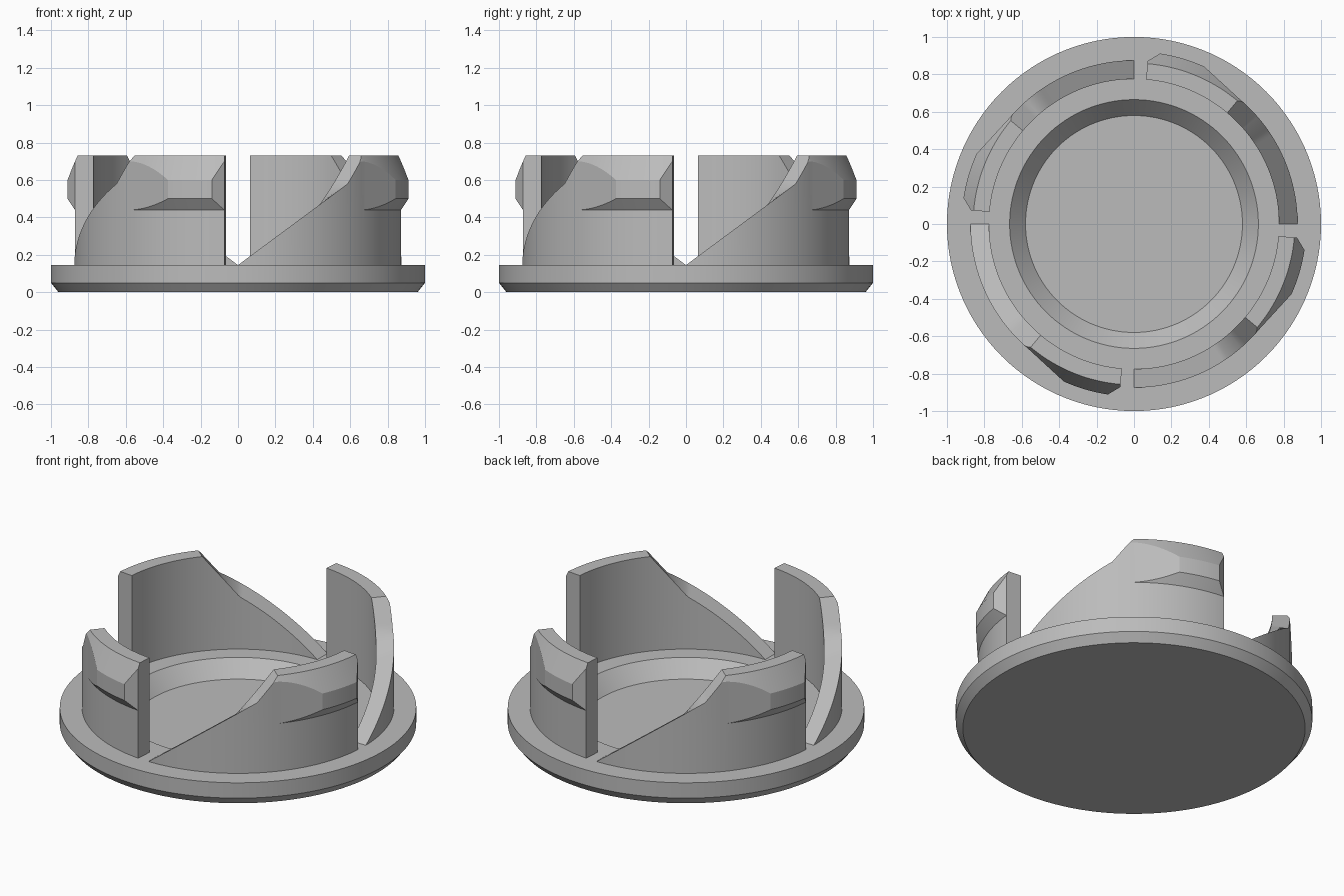
import bpy, bmesh
from math import sin, cos, radians, pi

cube = bpy.data.objects.get("Cube")
if cube:
    bpy.data.objects.remove(cube, do_unlink=True)

grey = bpy.data.materials.new("plain_grey")
grey.use_nodes = True
grey.diffuse_color = (0.5, 0.5, 0.5, 1)
grey.node_tree.nodes["Principled BSDF"].inputs["Base Color"].default_value = (0.5, 0.5, 0.5, 1)

BASE_TOP, TOP = 0.145, 0.73      # disc surface and clip tip heights
R_IN, R_OUT, BUMP = 0.775, 0.875, 0.047


def finish(bm, name):
    bmesh.ops.remove_doubles(bm, verts=bm.verts, dist=1e-5)
    bmesh.ops.recalc_face_normals(bm, faces=bm.faces)
    mesh = bpy.data.meshes.new(name)
    bm.to_mesh(mesh)
    bm.free()
    mesh.materials.append(grey)
    return mesh


def place(name, mesh, turn=0):
    obj = bpy.data.objects.new(name, mesh)
    obj.rotation_euler.z = turn
    bpy.context.collection.objects.link(obj)
    return obj


# Lathed disc with chamfered underside and a sloped recess on top
bm = bmesh.new()
profile = [(0, 0), (0.96, 0), (1, 0.05), (1, BASE_TOP), (0.665, BASE_TOP), (0.58, 0.05), (0, 0.05)]
verts = [bm.verts.new((r, 0, z)) for r, z in profile]
edges = [bm.edges.new(pair) for pair in zip(verts, verts[1:])]
bmesh.ops.spin(bm, geom=verts + edges, cent=(0, 0, 0), axis=(0, 0, 1), angle=2 * pi, steps=120)
disc = place("base_disc", finish(bm, "base_disc"))


def ramp_height(r, deg):
    """Top of the clip wall: shallow planar ramp, steeper facet, flat tip."""
    ramp = BASE_TOP + 0.74 * r * sin(radians(deg))
    facet = TOP + 1.25 * r * sin(radians(deg - 50))
    return min(TOP, max(ramp, facet))


def chord(deg, a0, r0, a1, r1):
    """Radius along a straight line between two polar points."""
    s = lambda d: sin(radians(d))
    return r0 * r1 * s(a1 - a0) / (r0 * s(deg - a0) + r1 * s(a1 - deg))


def bump(deg):
    """How far the snap bump sticks out at an angle."""
    peak = R_OUT + BUMP
    if deg <= 50:
        return 0
    if deg < 66:
        return chord(deg, 50, R_OUT, 66, peak) - R_OUT
    if deg <= 81.3:
        return BUMP
    return max(0, chord(deg, 81.3, peak, 85.2, R_OUT) - R_OUT)


def section(deg):
    """Cross-section (r, z) of the wall, trimmed to the ramp."""
    a = bump(deg)
    outer = [(R_OUT, 0.1), (R_OUT, 0.44), (R_OUT + a, 0.44 + 0.06 * a / BUMP),
             (R_OUT + a, 0.6 + (BUMP - a) * 2.1), (0.86, TOP)]
    limit = ramp_height(R_OUT, deg)
    trimmed = [outer[0]]
    for (r0, z0), (r1, z1) in zip(outer, outer[1:]):
        if z0 >= limit:
            trimmed.append(trimmed[-1])
        elif z1 > limit:
            f = (limit - z0) / (z1 - z0)
            trimmed.append((r0 + f * (r1 - r0), limit))
        else:
            trimmed.append((r1, z1))
    return [(R_IN, 0.1)] + trimmed + [(R_IN, ramp_height(R_IN, deg))]


# One snap clip, swept through its arc
bm = bmesh.new()
rings = []
for deg in list(range(82)) + [81.3, 82, 83, 84, 85.2]:
    t = radians(deg - 90)
    rings.append([bm.verts.new((r * cos(t), r * sin(t), z)) for r, z in section(deg)])
for a, b in zip(rings, rings[1:]):
    for i in range(len(a)):
        j = (i + 1) % len(a)
        bm.faces.new((a[i], a[j], b[j], b[i]))
bm.faces.new(rings[0])
bm.faces.new(rings[-1])
clip_mesh = finish(bm, "snap_clip")

# Four clips around the disc
names = ["front_left", "back_left", "back_right", "front_right"]
clips = [place("snap_clip_" + n, clip_mesh, i * pi / 2) for i, n in enumerate(names)]

bpy.ops.object.select_all(action='DESELECT')
for obj in (disc, clips[0]):
    obj.select_set(True)
bpy.context.view_layer.objects.active = disc
bpy.ops.object.shade_smooth_by_angle(angle=radians(14))
